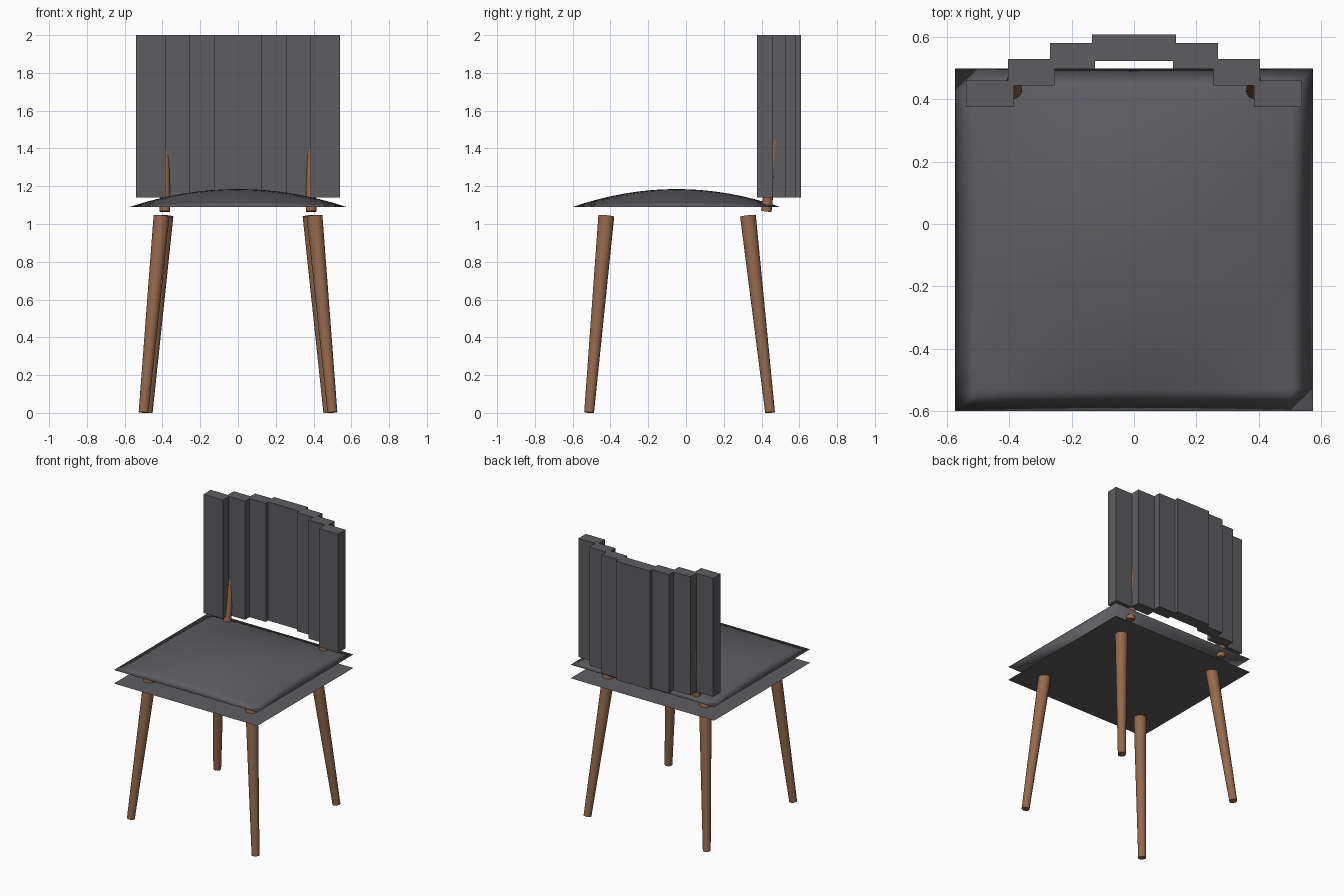
import bpy, bmesh
from mathutils import Vector

if "Cube" in bpy.data.objects:
    bpy.data.objects.remove(bpy.data.objects["Cube"])


def material(name, rgb):
    m = bpy.data.materials.new(name)
    m.diffuse_color = (*rgb, 1)
    m.use_nodes = True
    m.node_tree.nodes["Principled BSDF"].inputs["Base Color"].default_value = m.diffuse_color
    return m


wood = material("wood", (0.30, 0.14, 0.07))
dark = material("dark_grey", (0.11, 0.11, 0.12))


def add_object(name, bm, mat):
    mesh = bpy.data.meshes.new(name)
    bm.to_mesh(mesh)
    bm.free()
    mesh.materials.append(mat)
    ob = bpy.data.objects.new(name, mesh)
    bpy.context.collection.objects.link(ob)
    return ob


def rod(name, bottom, top, r_bottom, r_top):
    """Tapered round rod between two points."""
    a, b = Vector(bottom), Vector(top)
    bm = bmesh.new()
    bmesh.ops.create_cone(bm, cap_ends=True, segments=24, radius1=r_bottom,
                          radius2=r_top, depth=(b - a).length)
    ob = add_object(name, bm, wood)
    ob.location = (a + b) / 2
    ob.rotation_euler = (b - a).to_track_quat('Z', 'Y').to_euler()
    bpy.ops.object.select_all(action='DESELECT')
    ob.select_set(True)
    bpy.context.view_layer.objects.active = ob
    bpy.ops.object.shade_smooth_by_angle()


def slat(name, x0, x1, y0, y1):
    bm = bmesh.new()
    bmesh.ops.create_cube(bm, size=1)
    bmesh.ops.scale(bm, vec=(x1 - x0, y1 - y0, 0.86), verts=bm.verts)
    ob = add_object(name, bm, dark)
    ob.location = ((x0 + x1) / 2, (y0 + y1) / 2, 1.57)


# Legs and back posts, mirrored left and right
for side, s in (("left", -1), ("right", 1)):
    rod(f"front_leg_{side}", (s * 0.50, -0.513, 0.002), (s * 0.405, -0.422, 1.043), 0.026, 0.042)
    rod(f"back_leg_{side}", (s * 0.478, 0.445, 0.002), (s * 0.384, 0.328, 1.043), 0.026, 0.042)
    rod(f"back_post_{side}", (s * 0.387, 0.425, 1.066), (s * 0.383, 0.515, 1.80), 0.028, 0.013)

# Stepped backrest slats
slat("backrest_slat_centre", -0.135, 0.135, 0.523, 0.608)
for i, (x0, x1, y0) in enumerate([(0.125, 0.27, 0.497), (0.255, 0.405, 0.445), (0.385, 0.54, 0.376)]):
    slat(f"backrest_slat_right_{i + 1}", x0, x1, y0, y0 + 0.084)
    slat(f"backrest_slat_left_{i + 1}", -x1, -x0, y0, y0 + 0.084)

# Domed seat cushion with a flat underside
HX, HY, CY = 0.575, 0.55, -0.05
bm = bmesh.new()
bmesh.ops.create_grid(bm, x_segments=16, y_segments=16, size=1)
bmesh.ops.contextual_create(bm, geom=[e for e in bm.edges if e.is_boundary])
for v in bm.verts:
    u, w = v.co.x, v.co.y
    v.co = (u * HX, CY + w * HY, 1.09 + 0.095 * (1 - u * u) * (1 - w * w))
bmesh.ops.recalc_face_normals(bm, faces=bm.faces)
for f in bm.faces:
    f.smooth = True
add_object("seat_cushion", bm, dark)

# Flat seat board under the cushion
bm = bmesh.new()
bmesh.ops.create_grid(bm, x_segments=1, y_segments=1, size=1)
bmesh.ops.scale(bm, vec=(HX, HY, 1), verts=bm.verts)
board = add_object("seat_board", bm, dark)
board.location = (0, CY, 0.992)
